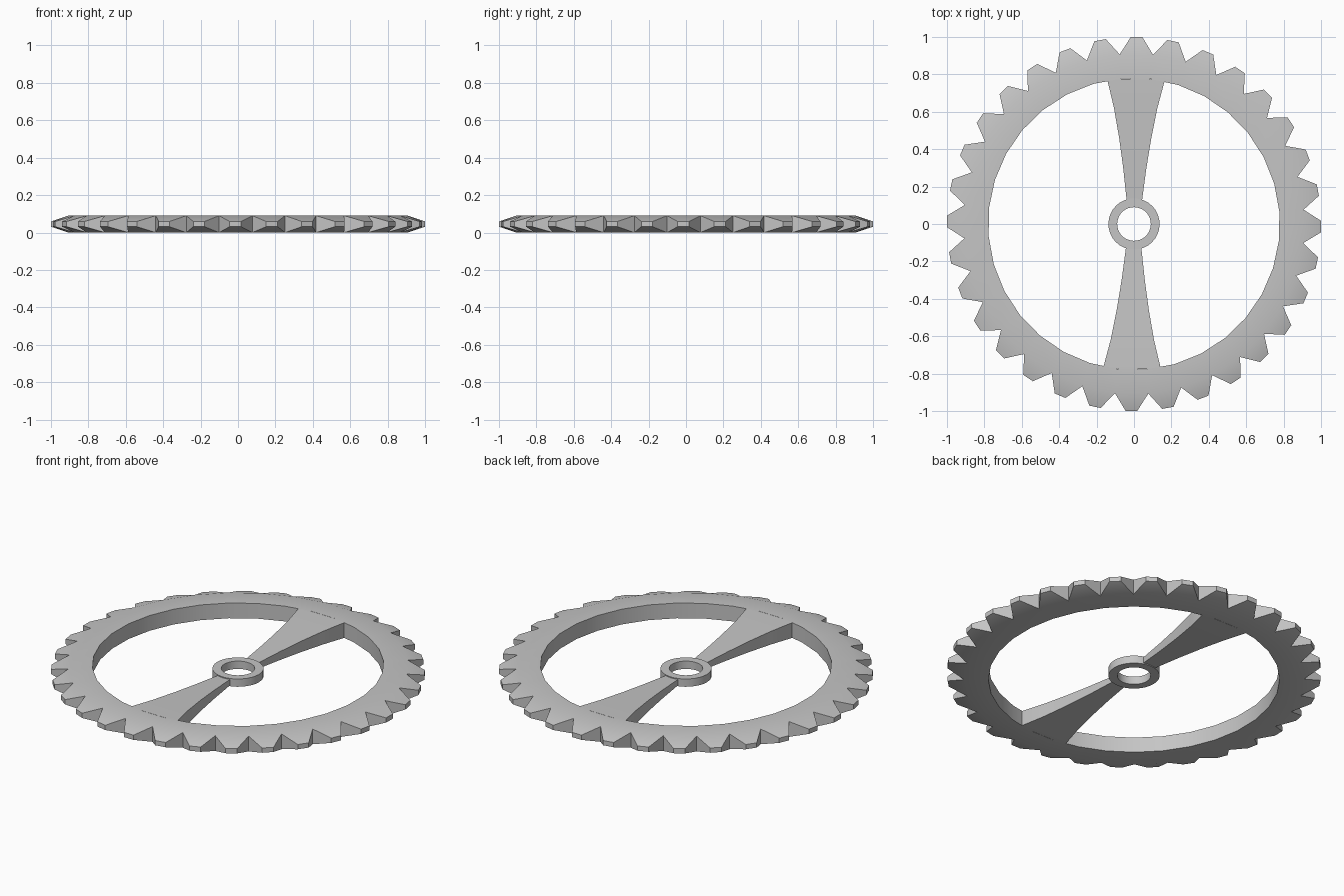
import bpy
import bmesh
from math import sin, cos, radians, pi

if "Cube" in bpy.data.objects:
    bpy.data.objects.remove(bpy.data.objects["Cube"])

TEETH = 32
STEP = 2 * pi / TEETH
TURN = radians(-0.8)      # slight clockwise turn of the whole wheel
MID = 0.045               # mid-plane height, also half the rim thickness

steel = bpy.data.materials.new("light grey steel")
steel.use_nodes = True
grey = (0.56, 0.56, 0.56, 1)
steel.diffuse_color = grey
steel.node_tree.nodes["Principled BSDF"].inputs["Base Color"].default_value = grey


def finish(name, bm, turn=TURN):
    bmesh.ops.remove_doubles(bm, verts=bm.verts, dist=1e-5)
    bmesh.ops.recalc_face_normals(bm, faces=bm.faces)
    mesh = bpy.data.meshes.new(name)
    bm.to_mesh(mesh)
    bm.free()
    mesh.materials.append(steel)
    obj = bpy.data.objects.new(name, mesh)
    bpy.context.collection.objects.link(obj)
    obj.location.z = MID
    obj.rotation_euler.z = turn
    bpy.ops.object.select_all(action="DESELECT")
    obj.select_set(True)
    bpy.context.view_layer.objects.active = obj
    bpy.ops.object.shade_smooth_by_angle(angle=radians(25))
    return obj


def quad(bm, *points):
    bm.faces.new([bm.verts.new(p) for p in points])


def polar(r, a, z):
    return (r * cos(a), r * sin(a), z)


# Rim with tapered teeth: one sector per tooth
bm = bmesh.new()
TIP = 0.031
for i in range(TEETH):
    a, b, c = (i - 0.5) * STEP, (i + 0.5) * STEP, i * STEP
    base, tip = [], []
    for r_angle, t_angle, z, tz in ((a, c - TIP, -MID, -0.014), (b, c + TIP, -MID, -0.014),
                                    (b, c + TIP, MID, 0.014), (a, c - TIP, MID, 0.014)):
        base.append(polar(0.91, r_angle, z))
        tip.append(polar(1.0, t_angle, tz))
    for k in range(4):
        n = (k + 1) % 4
        quad(bm, base[k], base[n], tip[n], tip[k])
    quad(bm, *tip)
    for z in (-MID, MID):
        quad(bm, polar(0.78, a, z), polar(0.91, a, z), polar(0.91, b, z), polar(0.78, b, z))
    quad(bm, polar(0.78, a, -MID), polar(0.78, b, -MID), polar(0.78, b, MID), polar(0.78, a, MID))
finish("toothed_rim", bm)

# Hub ring
bm = bmesh.new()
section = [(0.09, -0.023), (0.137, -0.023), (0.137, 0.023), (0.09, 0.023)]
for i in range(TEETH):
    a, b = i * STEP, (i + 1) * STEP
    for k in range(4):
        (r, z), (s, w) = section[k], section[(k + 1) % 4]
        quad(bm, polar(r, a, z), polar(s, a, w), polar(s, b, w), polar(r, b, z))
finish("hub", bm)

# Two flared spokes: (distance, half width, half thickness)
stations = [(0.125, 0.041, 0.017), (0.3, 0.062, 0.025), (0.46, 0.086, 0.032),
            (0.62, 0.116, 0.039), (0.767, 0.153, MID), (0.775, 0.153, MID)]
for name, turn in (("back_spoke", TURN), ("front_spoke", TURN + pi)):
    bm = bmesh.new()
    loops = [[bm.verts.new(p) for p in ((-w, y, -h), (w, y, -h), (w, y, h), (-w, y, h))]
             for y, w, h in stations]
    for p, q in zip(loops, loops[1:]):
        for k in range(4):
            n = (k + 1) % 4
            bm.faces.new((p[k], p[n], q[n], q[k]))
    bm.faces.new(loops[0])
    bm.faces.new(loops[-1])
    finish(name, bm, turn)
